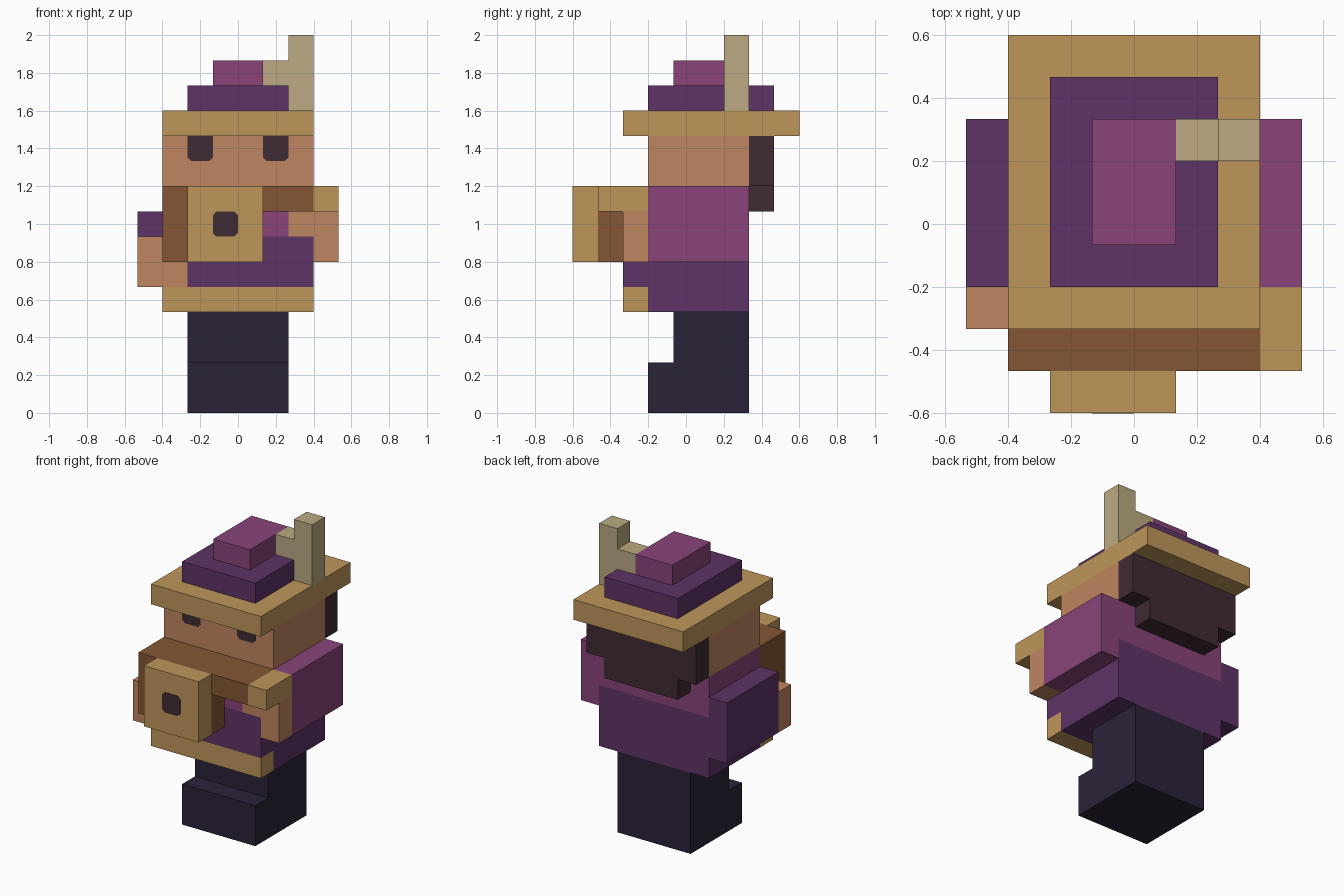
import bpy, bmesh

cube = bpy.data.objects.get("Cube")
if cube:
    bpy.data.objects.remove(cube, do_unlink=True)

U = 2 / 15  # size of one block


def material(name, hex_code):
    """Flat material from an sRGB hex colour."""
    rgb = []
    for i in (0, 2, 4):
        c = int(hex_code[i:i + 2], 16) / 255
        rgb.append(c / 12.92 if c <= 0.04045 else ((c + 0.055) / 1.055) ** 2.4)
    m = bpy.data.materials.new(name)
    m.use_nodes = True
    m.diffuse_color = (*rgb, 1)
    bsdf = next(n for n in m.node_tree.nodes if n.type == 'BSDF_PRINCIPLED')
    bsdf.inputs["Base Color"].default_value = (*rgb, 1)
    bsdf.inputs["Roughness"].default_value = 0.9
    return m


TAN = material("tan", "BF965B")
BROWN = material("brown", "835634")
SKIN = material("skin", "C08560")
PURPLE = material("purple", "5E3367")
MAGENTA = material("magenta", "894479")
DARK = material("dark_brown", "3F2B33")
NAVY = material("dark_navy", "2B2239")
KHAKI = material("khaki", "BBAA82")


def prism(name, mat, points, lo, hi, axis='y'):
    """Extrude a block-unit profile along y (points are x, z) or x (points are y, z)."""
    bm = bmesh.new()

    def place(a, d, z):
        x, y = (a, d) if axis == 'y' else (d, a)
        return (x * U, (y - 4.5) * U, z * U)

    face = bm.faces.new([bm.verts.new(place(a, lo, z)) for a, z in points])
    ext = bmesh.ops.extrude_face_region(bm, geom=[face], use_keep_orig=True)
    top = [g for g in ext["geom"] if isinstance(g, bmesh.types.BMVert)]
    step = (hi - lo) * U
    bmesh.ops.translate(bm, verts=top, vec=(0, step, 0) if axis == 'y' else (step, 0, 0))
    bmesh.ops.recalc_face_normals(bm, faces=bm.faces)
    me = bpy.data.meshes.new(name)
    bm.to_mesh(me)
    bm.free()
    me.materials.append(mat)
    ob = bpy.data.objects.new(name, me)
    bpy.context.scene.collection.objects.link(ob)
    return ob


def box(name, mat, x0, x1, y0, y1, z0, z1):
    return prism(name, mat, [(x0, z0), (x1, z0), (x1, z1), (x0, z1)], y0, y1)


def badge(name, x, z, y, top_cut):
    """Thin dark square plate with trimmed corners, facing the front."""
    c, t = 0.15, 0.15 if top_cut else 0.0
    pts = [(x + c, z), (x + 1 - c, z), (x + 1, z + c)]
    pts += [(x + 1, z + 1 - t), (x + 1 - t, z + 1), (x + t, z + 1), (x, z + 1 - t)] \
        if top_cut else [(x + 1, z + 1), (x, z + 1)]
    pts.append((x, z + c))
    prism(name, DARK, pts, y - 0.015, y + 0.015)


# Legs with the feet stepping forward
prism("legs", NAVY, [(3, 0), (7, 0), (7, 4), (4, 4), (4, 2), (3, 2)], -2, 2, 'x')

# Torso
box("lower_robe", PURPLE, -3, 3, 3, 7, 4, 7)
box("upper_robe", MAGENTA, -3, 3, 3, 7, 7, 9)
box("belt", TAN, -3, 3, 2, 3, 4, 5)
box("belly", PURPLE, -2, 3, 2, 3, 5, 7)
box("chest", MAGENTA, -2, 2, 2, 3, 7, 8)

# Arms and hands
box("right_sleeve", PURPLE, -4, -3, 3, 7, 5, 8)
box("left_sleeve", MAGENTA, 3, 4, 3, 7, 6, 9)
prism("right_hand", SKIN, [(-4, 5), (-2, 5), (-2, 6), (-3, 6), (-3, 7), (-4, 7)], 2, 3)
prism("left_hand", SKIN, [(3, 6), (4, 6), (4, 8), (2, 8), (2, 7), (3, 7)], 2, 3)

# Held instrument: brown body and neck, tan front and end block
prism("instrument_body", BROWN, [(-3, 6), (1, 6), (1, 8), (3, 8), (3, 9), (-3, 9)], 1, 2)
prism("instrument_back", BROWN, [(-3, 6), (-2, 6), (-2, 8), (3, 8), (3, 9), (-3, 9)], 2, 3)
box("instrument_front", TAN, -2, 1, 0, 1, 6, 9)
box("instrument_end", TAN, 3, 4, 1, 3, 8, 9)
badge("instrument_hole", -1, 7, 0, True)

# Head, eyes and hair
box("head", SKIN, -3, 3, 3, 7, 9, 11)
for side, x in (("right", -2), ("left", 1)):
    badge(side + "_eye", x, 10, 3, False)
prism("hair", DARK, [(-2, 8), (2, 8), (2, 9), (3, 9), (3, 11), (-3, 11), (-3, 9), (-2, 9)], 7, 8)

# Hat with feather
box("hat_brim", TAN, -3, 3, 2, 9, 11, 12)
box("hat_band", PURPLE, -2, 2, 3, 8, 12, 13)
box("hat_crown", MAGENTA, -1, 1, 4, 7, 13, 14)
prism("feather", KHAKI, [(2, 12), (3, 12), (3, 15), (2, 15), (2, 14), (1, 14), (1, 13), (2, 13)], 6, 7)
